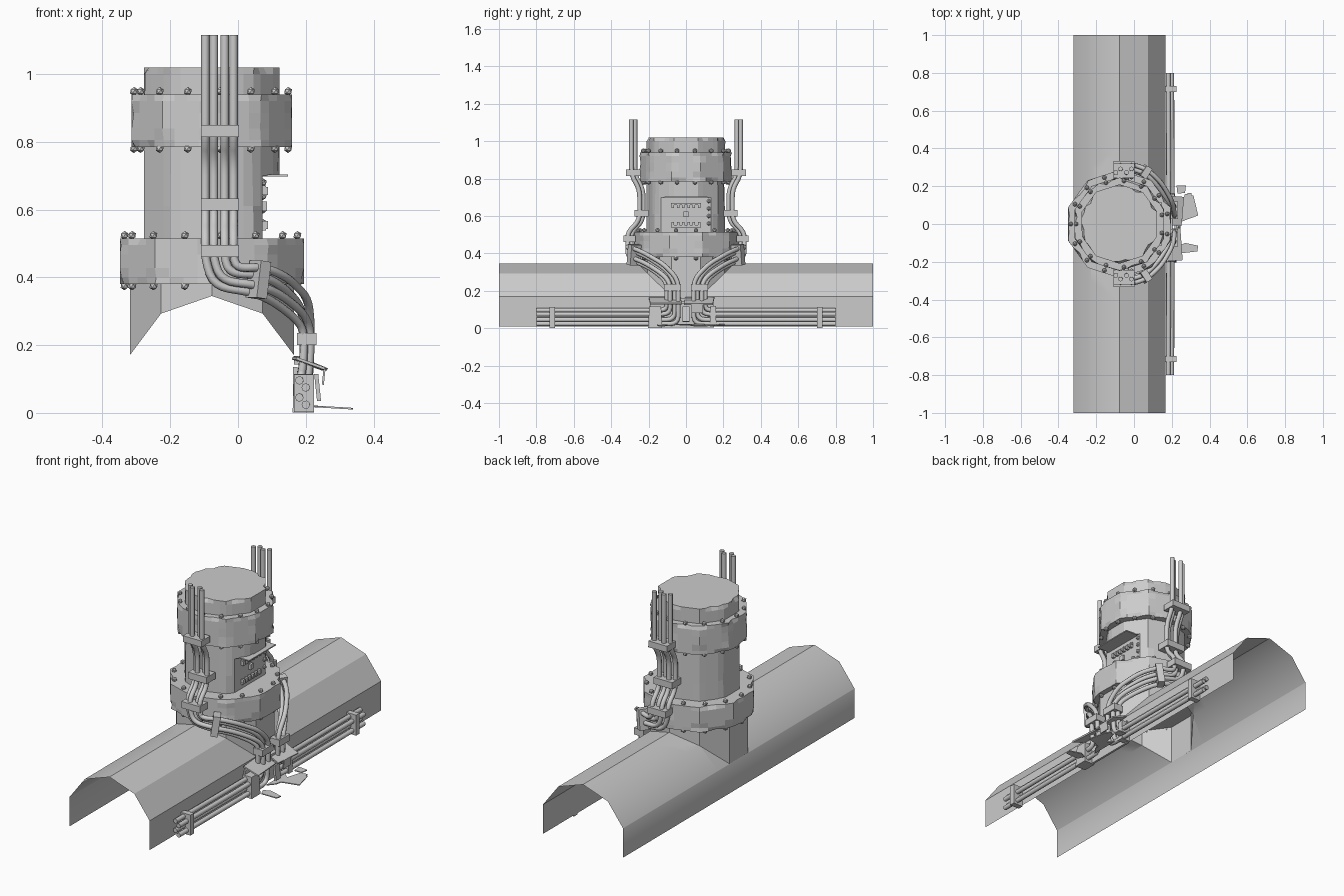
import bpy, bmesh, math, random
from mathutils import Vector, Matrix

if "Cube" in bpy.data.objects:
    bpy.data.objects.remove(bpy.data.objects["Cube"])

random.seed(4)
CX = -0.077                      # axis of tower and trough
COS18 = math.cos(math.radians(18))


def finish(name, bm):
    me = bpy.data.meshes.new(name)
    bm.to_mesh(me)
    bm.free()
    ob = bpy.data.objects.new(name, me)
    bpy.context.collection.objects.link(ob)
    return ob


def box(name, c, size, rot=(0, 0, 0), taper=1.0):
    bm = bmesh.new()
    bmesh.ops.create_cube(bm, size=1)
    for v in bm.verts:
        if v.co.z > 0:
            v.co.x *= taper
            v.co.y *= taper
        v.co = Vector(a * b for a, b in zip(v.co, size))
    ob = finish(name, bm)
    ob.location = c
    ob.rotation_euler = [math.radians(a) for a in rot]
    return ob


def studs(name, points, r):
    bm = bmesh.new()
    for p in points:
        bmesh.ops.create_icosphere(bm, subdivisions=1, radius=r, matrix=Matrix.Translation(p))
    return finish(name, bm)


def decagon(apothem):
    r = apothem / COS18
    return [Vector((r * math.cos(a), r * math.sin(a)))
            for a in (math.radians(18 + 36 * k) for k in range(10))]


def chipped_drum(name, apothem, z0, z1, chip=0.014):
    """Ten-sided drum with worn rims and corners."""
    bm = bmesh.new()
    pts, sub = decagon(apothem), 4
    h = z1 - z0
    levels = [z0, z0 + .02, z0 + h * .35, z0 + h * .65, z1 - .02, z1]
    rows = []
    for li, z in enumerate(levels):
        row = []
        for k in range(10):
            for s in range(sub):
                p = pts[k].lerp(pts[(k + 1) % 10], s / sub)
                amount = 0
                if li in (0, 5) and random.random() < .45:
                    amount = random.random() * chip
                elif s == 0 and random.random() < .5:
                    amount = random.random() * chip * .7
                p = p * (1 - amount / apothem)
                row.append(bm.verts.new((p.x + CX, p.y, z)))
        rows.append(row)
    n = len(rows[0])
    for a, b in zip(rows, rows[1:]):
        for i in range(n):
            j = (i + 1) % n
            bm.faces.new((a[i], a[j], b[j], b[i]))
    bm.faces.new(rows[-1])
    bm.faces.new(rows[0][::-1])
    return finish(name, bm)


# --- arched trough and the skirt that grows out of it
half = [(.2425, .01), (.2425, .17), (.15, .293), (0, .345)]
profile = half + [(-x, z) for x, z in half[-2::-1]]
tplanes = []
for (x0, z0), (x1, z1) in zip(profile, profile[1:]):
    tplanes.append((Vector((x0 + CX, 0, z0)), Vector((z1 - z0, 0, x0 - x1)).normalized()))
SK = .242
splanes = []
for k in range(10):
    n = Vector((math.cos(math.radians(36 * k)), math.sin(math.radians(36 * k)), 0))
    splanes.append((Vector((CX, 0, 0)) + n * SK, n))


def carve(bm, planes):
    for co, no in planes:
        bmesh.ops.bisect_plane(bm, geom=bm.verts[:] + bm.edges[:] + bm.faces[:],
                               dist=1e-5, plane_co=co, plane_no=no)
    dead = [f for f in bm.faces
            if all((f.calc_center_median() - co).dot(no) < 1e-5 for co, no in planes)]
    bmesh.ops.delete(bm, geom=dead, context='FACES')


bm = bmesh.new()
ends = [[bm.verts.new((x + CX, y, z)) for x, z in profile] for y in (-1, 1)]
for i in range(len(profile) - 1):
    bm.faces.new((ends[0][i], ends[1][i], ends[1][i + 1], ends[0][i + 1]))
carve(bm, splanes)
bmesh.ops.recalc_face_normals(bm, faces=bm.faces[:])
for f in bm.faces:
    f.smooth = f.calc_center_median().x < CX
finish("arched_trough", bm)

bm = bmesh.new()
lo, hi = [[bm.verts.new((p.x + CX, p.y, z)) for p in decagon(SK)] for z in (.01, .39)]
for i in range(10):
    j = (i + 1) % 10
    bm.faces.new((lo[i], lo[j], hi[j], hi[i]))
carve(bm, tplanes)
finish("tower_skirt", bm)

# --- tower column with a recess on the right, and its two collars
column = chipped_drum("tower_column", .2, .39, 1.02)
cutter = box("recess_cutter", (.273, 0, .6075), (.4, .6, .185))
cutter.hide_render = True
mod = column.modifiers.new("recess", 'BOOLEAN')
mod.operation, mod.solver, mod.object = 'DIFFERENCE', 'EXACT', cutter
bpy.context.view_layer.objects.active = column
bpy.ops.object.modifier_apply(modifier="recess")
bpy.data.objects.remove(cutter)

for name, ap, z0, z1, br in (("lower_collar", .272, .38, .515, .258),
                             ("upper_collar", .237, .785, .94, .23)):
    chipped_drum(name, ap, z0, z1)
    ring = [Vector((CX - br * math.cos(math.radians(24 * k)),
                    br * math.sin(math.radians(24 * k)), z))
            for k in range(15) for z in (z0 - .005, z1 + .009)]
    studs(name + "_bolts", ring, .013)

# --- control panel in the recess
box("panel_shelf", (.108, 0, .701), (.08, .23, .006))
for z in (.665, .545):
    box("panel_rail", (.076, .0, z), (.012, .16, .012))
    for i in range(6):
        box("panel_tooth", (.08, -.07 + i * .028, z + (-.01 if z > .6 else .01)), (.016, .014, .024))
box("panel_button", (.078, 0, .61), (.016, .025, .028))
studs("panel_bolts", [Vector((.074, .122, .56 + .04 * i)) for i in range(4)], .012)

# --- cable bundles: (centre, spread direction * half width), front side, mirrored to back
stations = [
    ((-.055, -.282, 1.115), (.041, 0, 0)), ((-.055, -.282, .815), (.041, 0, 0)),
    ((-.055, -.238, .745), (.041, 0, 0)), ((-.055, -.238, .575), (.041, 0, 0)),
    ((-.055, -.302, .515), (.041, 0, 0)), ((-.055, -.302, .45), (.041, 0, 0)),
    ((-.033, -.302, .40), (.036, 0, .026)), ((.06, -.278, .393), (.01, 0, .038)),
    ((.125, -.212, .365), (.014, 0, .036)), ((.187, -.125, .31), (.01, .014, .03)),
    ((.205, -.072, .25), (0, .031, .008)), ((.202, -.072, .15), (0, .031, 0)),
    ((.193, -.072, .06), (0, .031, -.036)), ((.19, -.8, .06), (0, 0, -.036))]


def fillet(pts, r=.045):
    out = [pts[0]]
    for a, b, c in zip(pts, pts[1:], pts[2:]):
        p = b + (a - b).normalized() * min(r, (a - b).length * .48)
        q = b + (c - b).normalized() * min(r, (c - b).length * .48)
        for t in (0, .25, .5, .75, 1):
            out.append(p * (1 - t) ** 2 + b * (2 * t * (1 - t)) + q * t * t)
    return out + [pts[-1]]


for side, label in ((1, "front"), (-1, "back")):
    cu = bpy.data.curves.new(label + "_cables", 'CURVE')
    cu.dimensions = '3D'
    cu.bevel_depth, cu.bevel_resolution, cu.use_fill_caps = .0125, 2, True
    for t, d in ((-1, -.009), (-.42, .01), (.4, -.009), (1, .01)):
        path = []
        for c, off in stations:
            n = Vector((1, 0, 0)) if c[2] < .3 else Vector((c[0] - CX, c[1], 0)).normalized()
            p = Vector(c) + Vector(off) * t + n * d
            path.append(Vector((p.x, p.y * side, p.z)))
        path = fillet(path)
        sp = cu.splines.new('POLY')
        sp.points.add(len(path) - 1)
        for q, p in zip(sp.points, path):
            q.co = (*p, 1)
            sp.use_smooth = True
    ob = bpy.data.objects.new(label + "_cables", cu)
    bpy.context.collection.objects.link(ob)

    # clamps along the bundle
    for c, size, rot in (
            ((-.053, -.282, .832), (.112, .075, .034), (0, 0, 0)),
            ((-.053, -.238, .615), (.112, .075, .036), (0, 0, 0)),
            ((-.053, -.302, .478), (.112, .065, .036), (0, 0, 0)),
            ((.06, -.278, .393), (.036, .062, .11), (0, 8, 33 * side)),
            ((.203, -.072, .218), (.058, .092, .036), (0, 0, 0)),
            ((.195, -.715, .058), (.058, .03, .112), (0, 0, 0))):
        box(label + "_clamp", (c[0], c[1] * side, c[2]), size, rot)

# --- broken junction box at the foot of the cables
box("junction_end_left", (.193, -.165, .058), (.064, .075, .115), taper=.85)
box("junction_end_right", (.19, .145, .065), (.055, .035, .11), taper=.85)
box("junction_back", (.169, -.02, .07), (.012, .34, .13))
box("junction_lid_left", (.208, -.11, .146), (.09, .17, .008), (0, 20, 4))
box("junction_lid_right", (.213, .07, .146), (.095, .155, .008), (0, 22, -5))
box("junction_lid_flap", (.253, .06, .108), (.006, .06, .05), (0, 6, 0))
box("junction_top", (.185, .0, .153), (.04, .13, .02))
box("junction_latch", (.235, .0, .075), (.012, .04, .08), (0, -6, 0))

# --- torn plate fragments lying in front of the box
shards = [
    [(.225, .0), (.27, .16), (.315, .15), (.34, .045), (.27, .02)],
    [(.23, .16), (.225, .205), (.275, .205), (.27, .165)],
    [(.235, -.12), (.25, -.155), (.335, -.145), (.34, -.115), (.27, -.1)],
    [(.215, -.06), (.215, .1), (.26, .06), (.245, -.02)],
    [(.28, .145), (.285, .165), (.305, .165), (.305, .148)]]
for s in shards:
    bm = bmesh.new()
    top, bot = [[bm.verts.new((x, y, .022 - (x - .22) * .06 - dz)) for x, y in s] for dz in (0, .005)]
    bm.faces.new(top)
    bm.faces.new(bot[::-1])
    for i in range(len(s)):
        j = (i + 1) % len(s)
        bm.faces.new((top[i], bot[i], bot[j], top[j]))
    bmesh.ops.recalc_face_normals(bm, faces=bm.faces[:])
    finish("plate_shard", bm)
